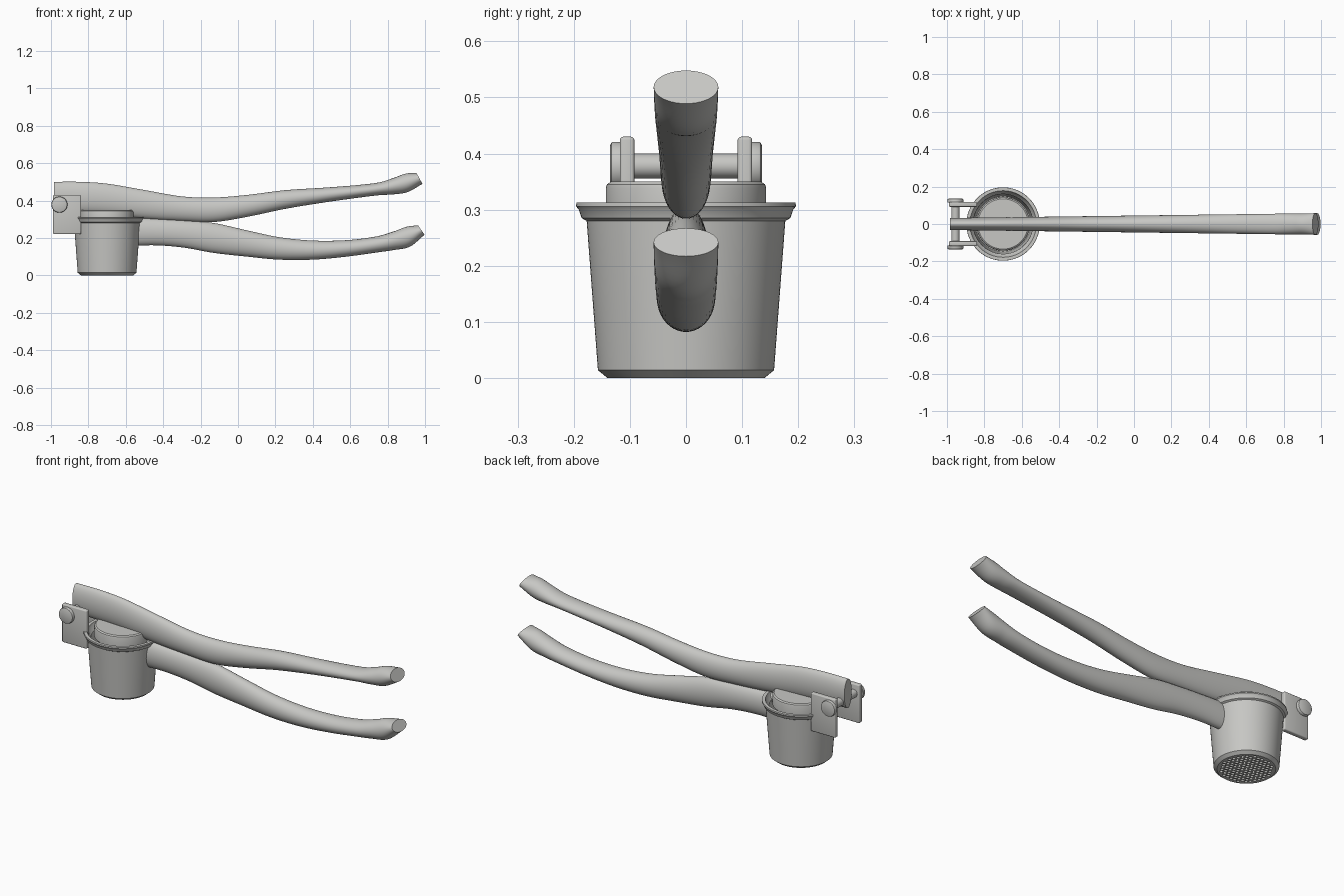
import bpy, bmesh, math
from mathutils import Vector

cube = bpy.data.objects.get("Cube")
if cube:
    bpy.data.objects.remove(cube, do_unlink=True)

metal = bpy.data.materials.new("brushed grey metal")
metal.use_nodes = True
grey = (0.57, 0.57, 0.55, 1)
metal.diffuse_color = grey
metal.node_tree.nodes["Principled BSDF"].inputs["Base Color"].default_value = grey

CUP_X = -0.7
PIN = Vector((-0.955, 0, 0.378))


def finish(name, bm, smooth=True):
    """Turn a bmesh into a metal object with sharp edges kept."""
    bmesh.ops.recalc_face_normals(bm, faces=bm.faces)
    mesh = bpy.data.meshes.new(name)
    bm.to_mesh(mesh)
    bm.free()
    mesh.materials.append(metal)
    obj = bpy.data.objects.new(name, mesh)
    bpy.context.scene.collection.objects.link(obj)
    if smooth:
        sharpen(mesh)
    return obj


def sharpen(mesh):
    mesh.shade_smooth()
    mesh.set_sharp_from_angle(angle=math.radians(32))


def loft(name, rings):
    """Skin a list of closed rings and cap both ends."""
    bm = bmesh.new()
    loops = [[bm.verts.new(p) for p in ring] for ring in rings]
    n = len(loops[0])
    for a, b in zip(loops, loops[1:]):
        for i in range(n):
            j = (i + 1) % n
            bm.faces.new((a[i], a[j], b[j], b[i]))
    bm.faces.new(loops[0])
    bm.faces.new(loops[-1])
    return finish(name, bm)


def ring(centre, u, v, n):
    steps = [math.tau * i / n for i in range(n)]
    return [centre + u * math.cos(t) + v * math.sin(t) for t in steps]


def turned(name, profile, centre, axis, n=64):
    """Round part from (radius, distance along axis) points."""
    axis = Vector(axis)
    u = Vector((1, 0, 0))
    v = axis.cross(u)
    return loft(name, [ring(centre + axis * h, u * r, v * r, n) for r, h in profile])


def handle(name, stations, steps=6):
    """Oval bar through (x, top z, bottom z) stations, widening to the grip end."""
    pts = [Vector(s) for s in stations]
    pts = [2 * pts[0] - pts[1]] + pts + [2 * pts[-1] - pts[-2]]
    path = []
    for a, b, c, d in zip(pts, pts[1:], pts[2:], pts[3:]):
        for k in range(steps):
            t = k / steps
            path.append(0.5 * (2 * b + (c - a) * t + (2 * a - 5 * b + 4 * c - d) * t ** 2
                               + (3 * b - a - 3 * c + d) * t ** 3))
    path.append(pts[-2])
    rings = []
    for x, top, bottom in path:
        lean = -0.016 * max(0, (x - 0.85) / 0.12)
        side = Vector((0, 0.045 + 0.013 * x, 0))
        up = Vector((lean, 0, (top - bottom) / 2))
        rings.append(ring(Vector((x, 0, (top + bottom) / 2)), side, up, 40))
    return loft(name, rings)


# Hollow cup with a chamfered foot and flared rim
cup = turned("cup", [(0.14, 0), (0.157, 0.014), (0.177, 0.28), (0.186, 0.285),
                     (0.191, 0.3), (0.196, 0.306), (0.195, 0.313), (0.178, 0.313),
                     (0.172, 0.295), (0.16, 0.28), (0.147, 0.012)],
             Vector((CUP_X, 0, 0)), (0, 0, 1), 96)

# Perforations through the cup floor in a staggered grid
pitch, hole_r = 0.022, 0.008
bm = bmesh.new()
for row in range(-7, 8):
    for col in range(-7, 8):
        x = (col + 0.5 * (row % 2)) * pitch
        y = row * pitch * math.sqrt(0.75)
        if math.hypot(x, y) < 0.128:
            made = bmesh.ops.create_cone(bm, cap_ends=True, segments=12, radius1=hole_r,
                                         radius2=hole_r, depth=0.05)
            bmesh.ops.translate(bm, verts=made["verts"], vec=(CUP_X + x, y, 0.005))
cutter = finish("hole_cutter", bm, smooth=False)
cutter.hide_render = True
cut = cup.modifiers.new("holes", "BOOLEAN")
cut.operation, cut.solver, cut.object = "DIFFERENCE", "EXACT", cutter
graph = bpy.context.evaluated_depsgraph_get()
pierced = bpy.data.meshes.new_from_object(cup.evaluated_get(graph))
cup.modifiers.clear()
cup.data = pierced
sharpen(pierced)
bpy.data.objects.remove(cutter, do_unlink=True)

# Press plate sitting in the cup mouth
turned("press_plate", [(0.138, 0.285), (0.143, 0.29), (0.143, 0.338), (0.141, 0.345),
                       (0.134, 0.35)], Vector((CUP_X, 0, 0)), (0, 0, 1), 96)

# Upper and lower handles
handle("upper_handle", [(-0.985, 0.5, 0.34), (-0.85, 0.5, 0.335), (-0.7, 0.49, 0.325),
                        (-0.5, 0.456, 0.303), (-0.3, 0.422, 0.29), (-0.13, 0.416, 0.285),
                        (0.05, 0.43, 0.313), (0.25, 0.455, 0.355), (0.45, 0.468, 0.388),
                        (0.62, 0.481, 0.412), (0.75, 0.496, 0.428), (0.83, 0.52, 0.433),
                        (0.9, 0.543, 0.445), (0.97, 0.548, 0.489)])
handle("lower_handle", [(-0.545, 0.308, 0.16), (-0.42, 0.302, 0.16), (-0.28, 0.294, 0.147),
                        (-0.13, 0.28, 0.12), (0.05, 0.24, 0.1), (0.22, 0.204, 0.084),
                        (0.4, 0.186, 0.084), (0.58, 0.188, 0.1), (0.74, 0.208, 0.122),
                        (0.83, 0.234, 0.135), (0.91, 0.26, 0.153), (0.98, 0.267, 0.217)])

# Hinge: pin, side brackets and round knobs
turned("hinge_pin", [(0.022, -0.1), (0.022, 0.1)], PIN, (0, 1, 0), 32)
for side, word in ((1, "back"), (-1, "front")):
    bm = bmesh.new()
    bmesh.ops.create_cube(bm, size=1)
    bmesh.ops.scale(bm, verts=bm.verts, vec=(0.15, 0.026, 0.21))
    bmesh.ops.translate(bm, verts=bm.verts, vec=(-0.914, side * 0.105, 0.325))
    bmesh.ops.bevel(bm, geom=bm.edges[:], offset=0.006, segments=3, profile=0.5,
                    affect="EDGES")
    finish(word + "_bracket", bm)
    turned(word + "_knob", [(0.043, 0.115), (0.043, 0.129), (0.041, 0.133), (0.037, 0.135)],
           PIN, (0, side, 0), 48)
